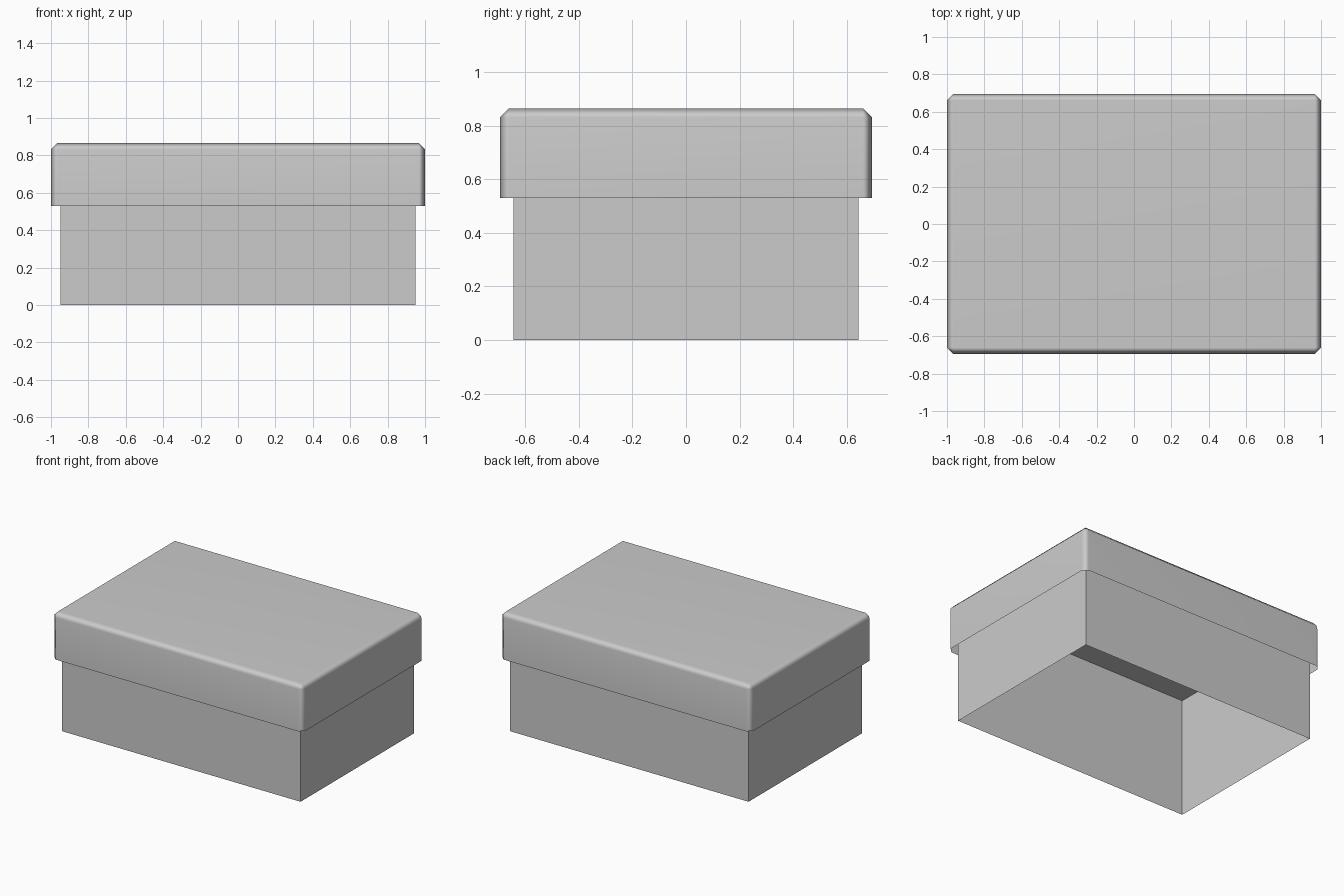
import bpy
import bmesh
from mathutils import Matrix

cube = bpy.data.objects.get("Cube")
if cube:
    bpy.data.objects.remove(cube, do_unlink=True)

# One plain grey for the whole carton
GREY = (0.6, 0.6, 0.6, 1)
grey = bpy.data.materials.new("light_grey")
grey.use_nodes = True
grey.diffuse_color = GREY
grey.node_tree.nodes["Principled BSDF"].inputs["Base Color"].default_value = GREY


def open_box(name, width, depth, bottom, top, chamfer=0):
    """Thin-walled box with no underside; chamfers every edge except the rim."""
    bm = bmesh.new()
    size = Matrix.Diagonal((width, depth, top - bottom, 1))
    place = Matrix.Translation((0, 0, (top + bottom) / 2))
    bmesh.ops.create_cube(bm, size=1, matrix=place @ size)
    under = [f for f in bm.faces if f.normal.z < -0.5]
    bmesh.ops.delete(bm, geom=under, context='FACES')
    if chamfer:
        edges = [e for e in bm.edges if not e.is_boundary]
        bmesh.ops.bevel(bm, geom=edges, offset=chamfer, segments=1,
                        affect='EDGES', clamp_overlap=True)
    mesh = bpy.data.meshes.new(name)
    bm.to_mesh(mesh)
    bm.free()
    mesh.materials.append(grey)
    obj = bpy.data.objects.new(name, mesh)
    bpy.context.collection.objects.link(obj)
    return obj


# Carton body reaches up inside the lid
open_box("box_body", 1.90, 1.29, 0, 0.855)

# Overhanging lid with softened chamfers and flat main panels
lid = open_box("box_lid", 2.0, 1.39, 0.53, 0.866, 0.034)
bpy.context.view_layer.objects.active = lid
lid.select_set(True)
bpy.ops.object.shade_smooth_by_angle(angle=1.05)
lid.modifiers.new("flat_panels", 'WEIGHTED_NORMAL').keep_sharp = True
